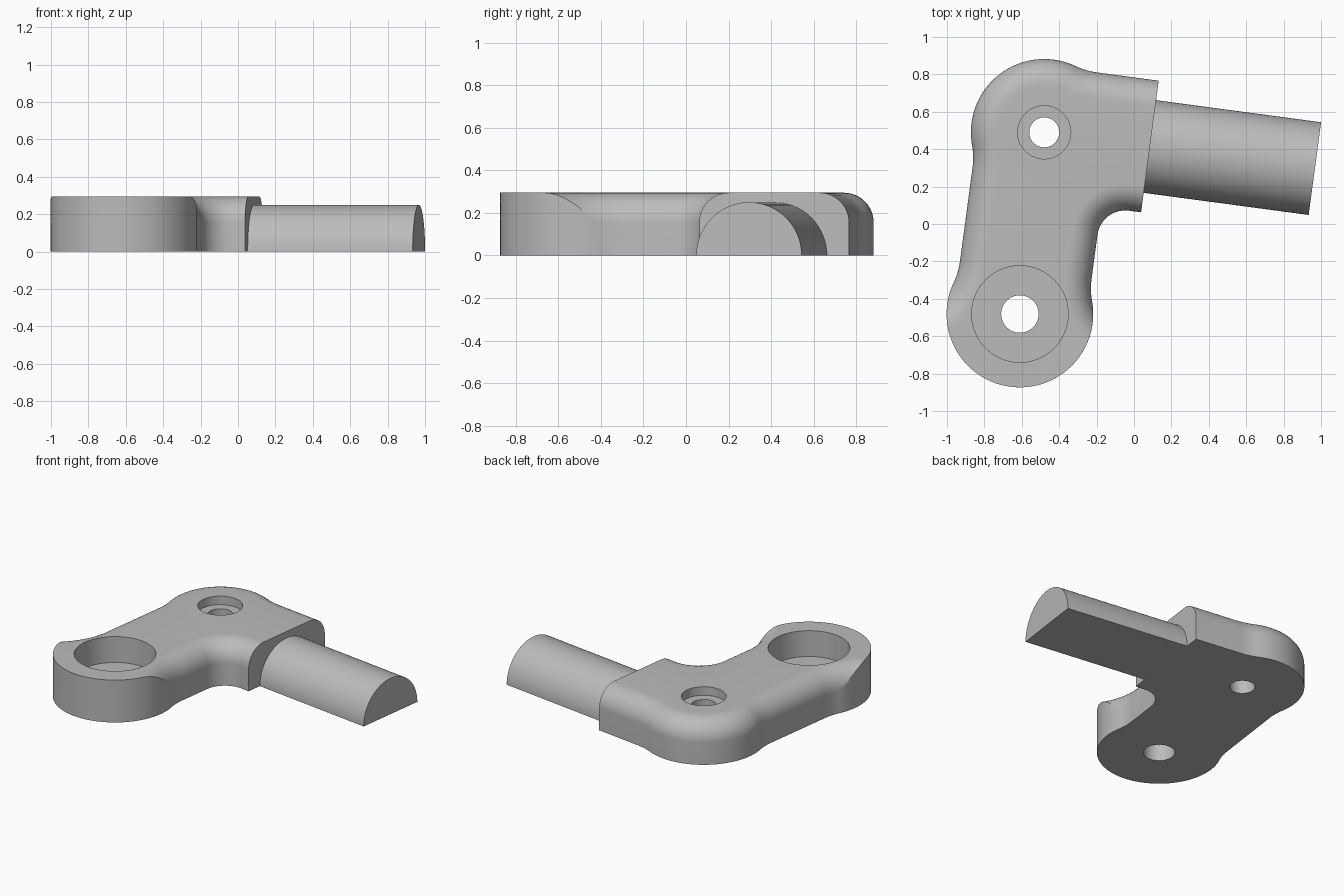
import bpy, bmesh, math
from math import sin, cos, pi, sqrt, acos, atan2, radians
from mathutils import Matrix

if "Cube" in bpy.data.objects:
    bpy.data.objects.remove(bpy.data.objects["Cube"])

W, R, NECK, CORNER = 0.355, 0.392, 0.40, 0.15   # half width, end radius, concave radii
H, F, D = 0.295, 0.14, 0.98                     # height, top edge fillet, hole spacing
END, ROD_END, ROD_R = 0.57, 1.46, 0.25
L = R + NECK
d = sqrt(L * L - (W + NECK) ** 2)
A = atan2(d, W + NECK)
PLACE = Matrix.Translation((-0.48, 0.49, 0)) @ Matrix.Rotation(radians(-7.63), 4, 'Z')

grey = bpy.data.materials.new("plain grey")
grey.diffuse_color = (0.5, 0.5, 0.5, 1)
grey.use_nodes = True
grey.node_tree.nodes["Principled BSDF"].inputs["Base Color"].default_value = grey.diffuse_color


def arc(cx, cy, r, a0, a1, n):
    return [(cx + r * cos(a0 + (a1 - a0) * i / n),
             cy + r * sin(a0 + (a1 - a0) * i / n)) for i in range(n + 1)]


def outline(e):
    """Bracket outline inset by e; the big boss keeps its full radius."""
    q = NECK + e
    b = acos(min(1, (L * L + q * q - R * R) / (2 * L * q)))
    nx, ny = W + NECK, -D + d
    hit = -(A + b)
    px, py = -nx + q * cos(hit), ny + q * sin(hit)
    boss = atan2(py + D, px) % (2 * pi)
    p = [(END, -(W - e)), (END, W - e)]
    p += arc(d, nx, q, -pi / 2, -pi / 2 - A, 10)             # upper neck
    p += arc(0, 0, R - e, pi / 2 - A, pi + A, 40)[1:]        # elbow
    p += arc(-nx, -d, q, A, 0, 10)[1:]                       # left neck
    p += arc(-nx, ny, q, 0, hit, 20)                         # lower left neck
    p += arc(0, -D, R, boss, 3 * pi - boss, 72)[1:]          # boss
    p += arc(nx, ny, q, pi - hit, pi, 20)[1:]                # lower right neck
    p += arc(W + CORNER, -W - CORNER, CORNER + e, pi, pi / 2, 20)  # inner corner
    return p


def loft(name, rings):
    bm = bmesh.new()
    vs = [[bm.verts.new(c) for c in ring] for ring in rings]
    n = len(vs[0])
    for a, b in zip(vs, vs[1:]):
        for i in range(n):
            j = (i + 1) % n
            bm.faces.new((a[i], a[j], b[j], b[i]))
    bm.faces.new(vs[0][::-1])
    bm.faces.new(vs[-1])
    bmesh.ops.recalc_face_normals(bm, faces=bm.faces)
    bm.transform(PLACE)
    me = bpy.data.meshes.new(name)
    bm.to_mesh(me)
    bm.free()
    me.materials.append(grey)
    ob = bpy.data.objects.new(name, me)
    bpy.context.collection.objects.link(ob)
    return ob


def smooth(ob):
    bpy.ops.object.select_all(action='DESELECT')
    ob.select_set(True)
    bpy.context.view_layer.objects.active = ob
    bpy.ops.object.shade_smooth_by_angle(angle=radians(28))


# bracket body with rounded top edge
levels = [(0, 0)] + [(F * (1 - cos(t)), H - F + F * sin(t))
                     for t in (pi / 2 * i / 14 for i in range(15))]
bracket = loft("bracket", [[(x, y, z) for x, y in outline(e)] for e, z in levels])

# stepped holes: centre v, radius, bottom z
for v, r, z0 in ((0, 0.08, -0.1), (0, 0.142, H - 0.06),
                 (-D, 0.10, -0.1), (-D, 0.258, H - 0.18)):
    cutter = loft("hole_cutter", [[(x, y, z) for x, y in arc(0, v, r, 0, 2 * pi, 64)[:-1]]
                                  for z in (z0, H + 0.1)])
    mod = bracket.modifiers.new("hole", 'BOOLEAN')
    mod.operation = 'DIFFERENCE'
    mod.solver = 'EXACT'
    mod.object = cutter
    cutter.hide_render = True
    bpy.context.view_layer.update()
    dg = bpy.context.evaluated_depsgraph_get()
    cut = bpy.data.meshes.new_from_object(bracket.evaluated_get(dg))
    bracket.modifiers.clear()
    bracket.data = cut
    bpy.data.objects.remove(cutter)
smooth(bracket)

# half-round rod
rod = loft("half_round_rod", [[(u, y, z) for y, z in arc(0, 0, ROD_R, 0, pi, 48)]
                              for u in (END, ROD_END)])
smooth(rod)
